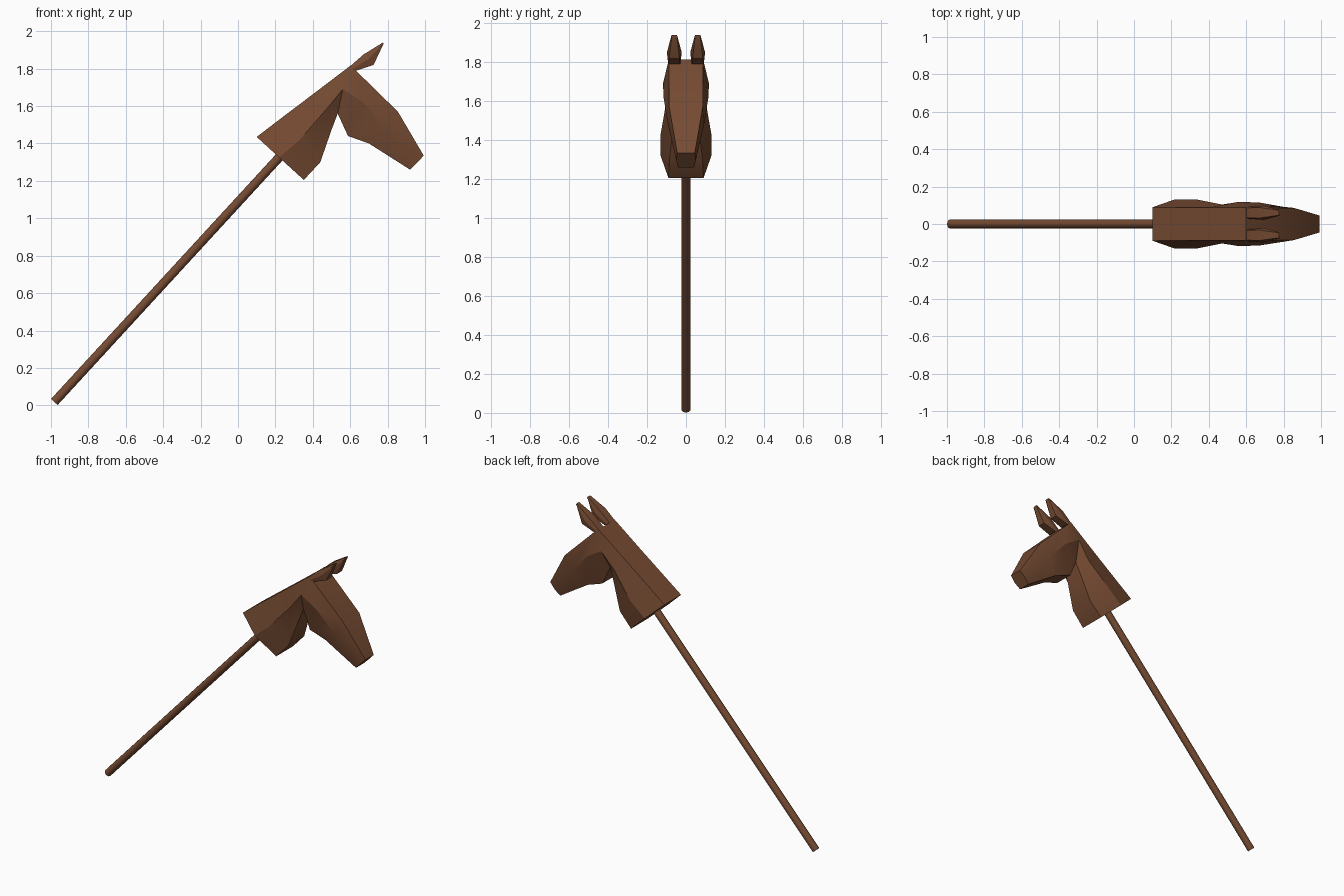
import bpy, bmesh, math
from mathutils import Vector

if "Cube" in bpy.data.objects:
    bpy.data.objects.remove(bpy.data.objects["Cube"])

wood = bpy.data.materials.new("brown_wood")
wood.diffuse_color = (0.18, 0.07, 0.032, 1)
wood.use_nodes = True
wood.node_tree.nodes["Principled BSDF"].inputs["Base Color"].default_value = wood.diffuse_color


def finish(obj, angle):
    obj.data.materials.append(wood)
    bpy.ops.object.select_all(action='DESELECT')
    obj.select_set(True)
    bpy.context.view_layer.objects.active = obj
    bpy.ops.object.shade_smooth_by_angle(angle=math.radians(angle))


def loft(name, sections, y=0.0):
    """Skin six-sided sections, each given as top, middle, bottom (x, z, half width)."""
    bm = bmesh.new()
    rings = []
    for sec in sections:
        pts = [(x, y + w, z) for x, z, w in sec]
        pts += [(x, y - w, z) for x, z, w in reversed(sec)]
        rings.append([bm.verts.new(p) for p in pts])
    for a, b in zip(rings, rings[1:]):
        for i in range(6):
            j = (i + 1) % 6
            bm.faces.new((a[i], a[j], b[j], b[i]))
    bm.faces.new(rings[0])
    bm.faces.new(list(reversed(rings[-1])))
    bmesh.ops.recalc_face_normals(bm, faces=bm.faces)
    mesh = bpy.data.meshes.new(name)
    bm.to_mesh(mesh)
    bm.free()
    obj = bpy.data.objects.new(name, mesh)
    bpy.context.collection.objects.link(obj)
    finish(obj, 25)
    return obj


# Neck and head, from the neck base over the poll to the muzzle
loft("horse_head", [
    [(0.10, 1.435, 0.09), (0.22, 1.325, 0.132), (0.352, 1.205, 0.09)],
    [(0.22, 1.527, 0.088), (0.33, 1.42, 0.132), (0.44, 1.30, 0.085)],
    [(0.40, 1.663, 0.087), (0.47, 1.58, 0.104), (0.50, 1.473, 0.065)],
    [(0.60, 1.815, 0.088), (0.56, 1.69, 0.118), (0.533, 1.56, 0.055)],
    [(0.63, 1.79, 0.088), (0.67, 1.62, 0.115), (0.588, 1.44, 0.065)],
    [(0.855, 1.57, 0.086), (0.79, 1.48, 0.093), (0.70, 1.40, 0.06)],
    [(0.993, 1.335, 0.045), (0.957, 1.297, 0.05), (0.92, 1.26, 0.042)],
])

# Pair of ears
for side, sign in (("left", 1), ("right", -1)):
    loft(side + "_ear", [
        [(0.59, 1.805, 0.026), (0.61, 1.795, 0.032), (0.635, 1.79, 0.03)],
        [(0.67, 1.875, 0.028), (0.695, 1.85, 0.038), (0.725, 1.82, 0.026)],
        [(0.775, 1.94, 0.013), (0.778, 1.933, 0.016), (0.772, 1.922, 0.014)],
    ], y=sign * 0.06)

# Slanted round stick, ending just inside the neck
start, end = Vector((-0.982, 0, 0.018)), Vector((0.25, 0, 1.358))
axis = end - start
bpy.ops.mesh.primitive_cylinder_add(
    vertices=12, radius=0.024, depth=axis.length, location=(start + end) / 2,
    rotation=axis.to_track_quat('Z', 'Y').to_euler())
stick = bpy.context.object
stick.name = "stick"
finish(stick, 35)
